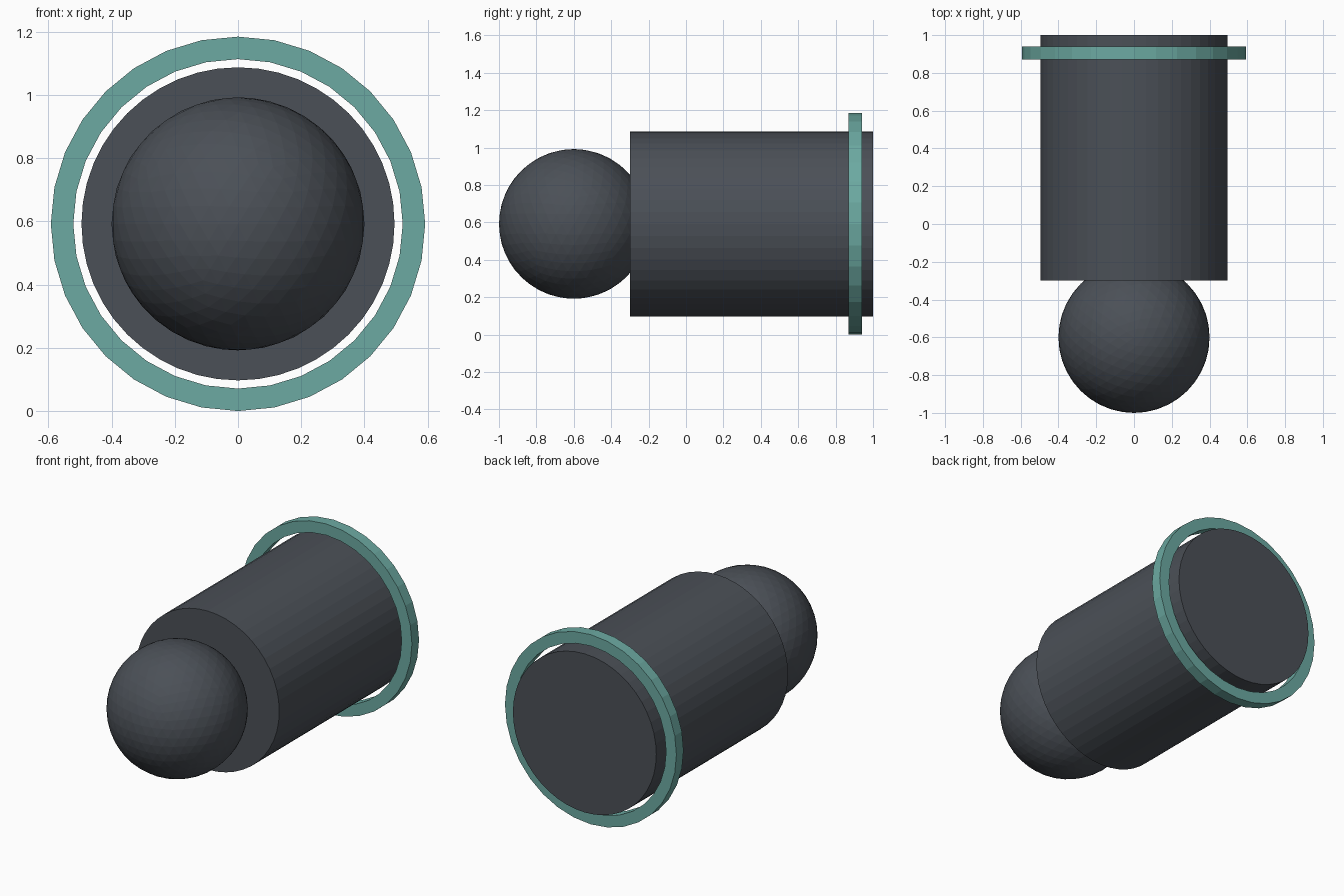
import bpy
import bmesh
from math import pi, sin, cos

if "Cube" in bpy.data.objects:
    bpy.data.objects.remove(bpy.data.objects["Cube"])

AXIS_Z = 0.592  # height of the shared axis


def paint(obj, name, rgb):
    mat = bpy.data.materials.get(name) or bpy.data.materials.new(name)
    mat.diffuse_color = (*rgb, 1)
    mat.use_nodes = True
    mat.node_tree.nodes["Principled BSDF"].inputs["Base Color"].default_value = mat.diffuse_color
    obj.data.materials.append(mat)


DARK = ("dark_grey", (0.07, 0.08, 0.095))
TEAL = ("teal", (0.15, 0.40, 0.36))

# Main barrel, lying along y
bpy.ops.mesh.primitive_cylinder_add(vertices=48, radius=0.495, depth=1.3,
                                    location=(0, 0.35, AXIS_Z),
                                    rotation=(pi / 2, 0, 0))
body = bpy.context.object
body.name = "barrel"
paint(body, *DARK)

# Faceted ball set into the front of the barrel
bpy.ops.mesh.primitive_ico_sphere_add(subdivisions=4, radius=0.4,
                                      location=(0, -0.6, AXIS_Z))
ball = bpy.context.object
ball.name = "front_ball"
paint(ball, *DARK)


# Loose square-section ring around the rear
def make_ring(name, r_in, r_out, y0, y1, sides):
    bm = bmesh.new()
    section = [(r_in, y0), (r_out, y0), (r_out, y1), (r_in, y1)]
    loops = [[bm.verts.new((r * sin(a), y, AXIS_Z + r * cos(a)))
              for r, y in section]
             for a in (2 * pi * i / sides for i in range(sides))]
    for i in range(sides):
        a, b = loops[i], loops[(i + 1) % sides]
        for j in range(4):
            k = (j + 1) % 4
            bm.faces.new((a[j], a[k], b[k], b[j]))
    bmesh.ops.recalc_face_normals(bm, faces=bm.faces)
    mesh = bpy.data.meshes.new(name)
    bm.to_mesh(mesh)
    bm.free()
    obj = bpy.data.objects.new(name, mesh)
    bpy.context.collection.objects.link(obj)
    return obj


ring = make_ring("rear_ring", 0.521, 0.592, 0.87, 0.94, 32)
paint(ring, *TEAL)
